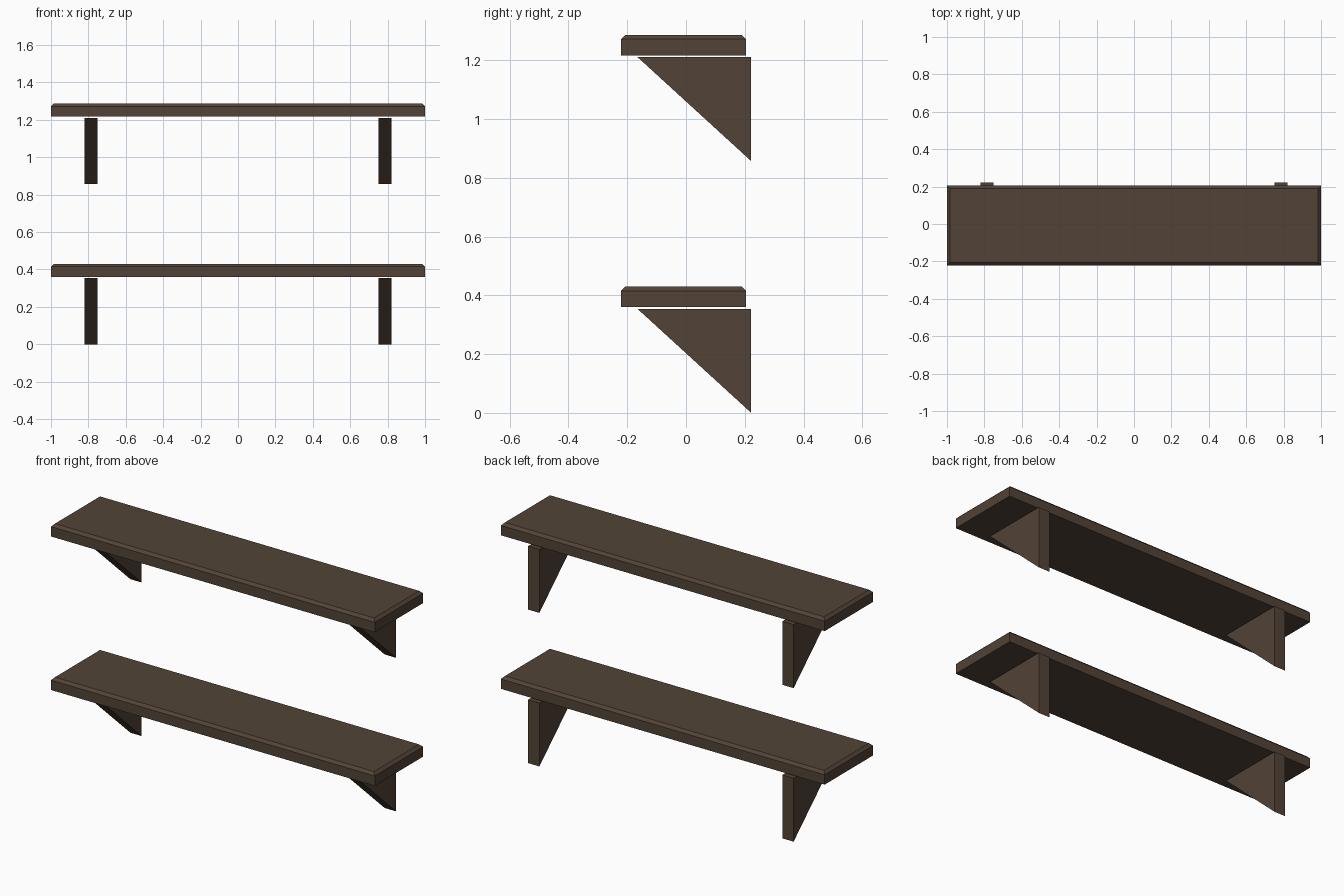
import bpy, bmesh

if "Cube" in bpy.data.objects:
    bpy.data.objects.remove(bpy.data.objects["Cube"])

wood = bpy.data.materials.new("dark_wood")
wood.diffuse_color = (0.085, 0.057, 0.038, 1.0)
wood.use_nodes = True
wood.node_tree.nodes["Principled BSDF"].inputs["Base Color"].default_value = wood.diffuse_color


def prism(name, rings):
    """Closed solid lofted through rings of equal point count."""
    bm = bmesh.new()
    loops = [[bm.verts.new(p) for p in ring] for ring in rings]
    for a, b in zip(loops, loops[1:]):
        n = len(a)
        for i in range(n):
            bm.faces.new((a[i], a[(i + 1) % n], b[(i + 1) % n], b[i]))
    bm.faces.new(loops[0][::-1])
    bm.faces.new(loops[-1])
    bmesh.ops.recalc_face_normals(bm, faces=bm.faces[:])
    mesh = bpy.data.meshes.new(name)
    bm.to_mesh(mesh)
    bm.free()
    mesh.materials.append(wood)
    obj = bpy.data.objects.new(name, mesh)
    bpy.context.collection.objects.link(obj)


def rectangle(inset, z):
    x, y0, y1 = 1.0 - inset, -0.222 + inset, 0.205 - inset
    return [(-x, y0, z), (x, y0, z), (x, y1, z), (-x, y1, z)]


for level, base in (("lower", 0.0), ("upper", 0.857)):
    # Board with a chamfered top edge
    prism(level + "_shelf_board", [rectangle(0, base + 0.36),
                                   rectangle(0, base + 0.415),
                                   rectangle(0.015, base + 0.43)])
    # Triangular wall brackets, just under the board
    profile = [(-0.165, 0.354), (0.222, 0.354), (0.222, 0.0)]
    for side, x in (("left", -0.785), ("right", 0.785)):
        prism(f"{level}_{side}_bracket",
              [[(x + dx, y, base + z) for y, z in profile]
               for dx in (-0.035, 0.035)])
